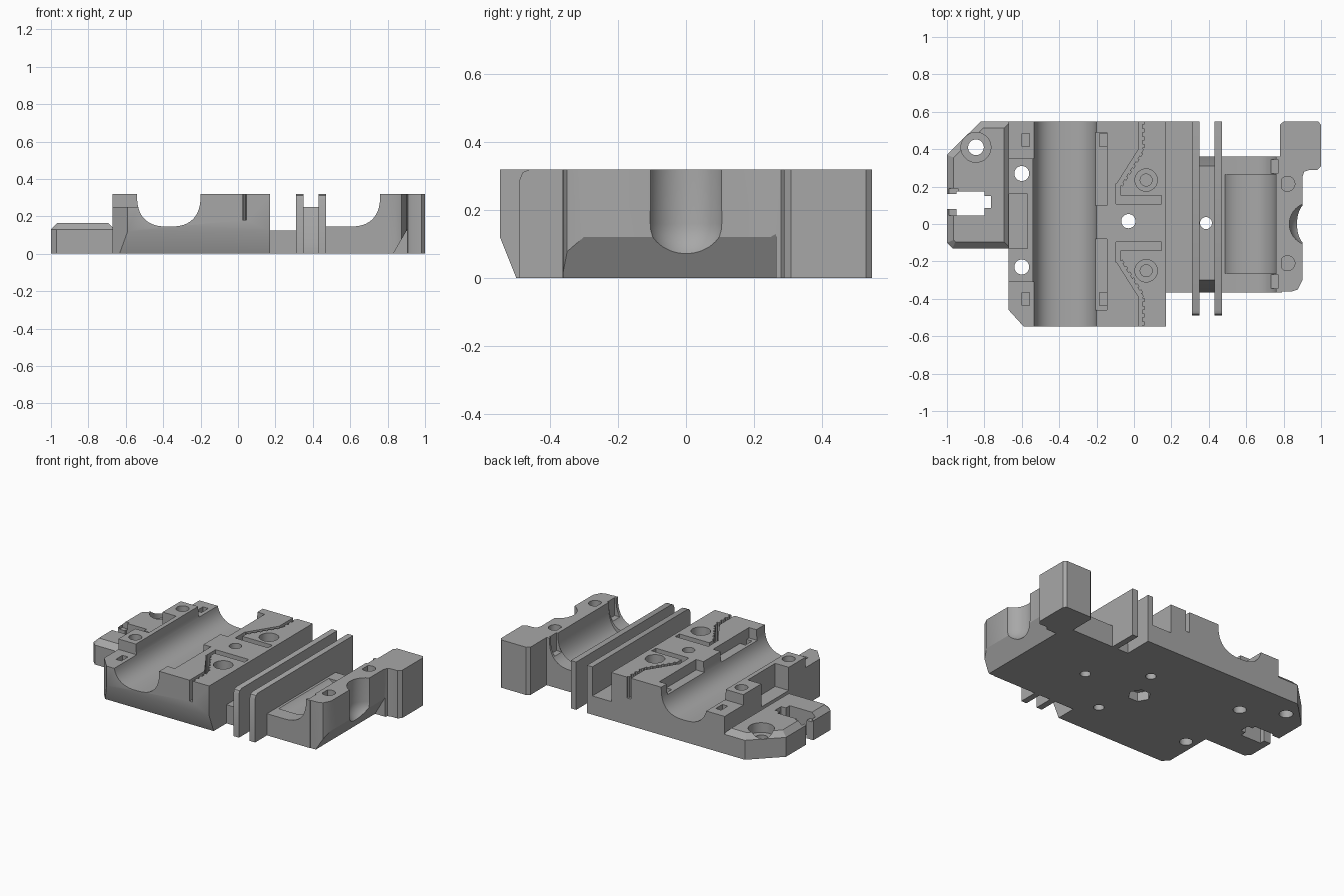
import bpy, bmesh, math
from mathutils import Vector, Matrix

if "Cube" in bpy.data.objects:
    bpy.data.objects.remove(bpy.data.objects["Cube"])

grey = bpy.data.materials.new("plain grey")
grey.use_nodes = True
color = (0.39, 0.39, 0.39, 1)
grey.diffuse_color = color
grey.node_tree.nodes["Principled BSDF"].inputs["Base Color"].default_value = color


def finish(name, bm):
    bmesh.ops.recalc_face_normals(bm, faces=bm.faces)
    mesh = bpy.data.meshes.new(name)
    bm.to_mesh(mesh)
    bm.free()
    mesh.materials.append(grey)
    obj = bpy.data.objects.new(name, mesh)
    bpy.context.collection.objects.link(obj)
    return obj


def prism(name, points, low, high, axis="z", top=0, top_steps=1, side=0):
    """Extrude an outline along an axis, with optional rounded corners and top rim."""
    place = {"z": lambda a, b, c: (a, b, c),
             "y": lambda a, b, c: (a, c, b),
             "x": lambda a, b, c: (c, a, b)}[axis]
    bm = bmesh.new()
    face = bm.faces.new([bm.verts.new(place(a, b, low)) for a, b in points])
    move = Vector(place(0, 0, high - low))
    ext = bmesh.ops.extrude_face_region(bm, geom=[face], use_keep_orig=True)
    bmesh.ops.translate(bm, vec=move, verts=[v for v in ext["geom"] if isinstance(v, bmesh.types.BMVert)])
    bmesh.ops.recalc_face_normals(bm, faces=bm.faces)
    if side:
        edges = [e for e in bm.edges if abs((e.verts[0].co - e.verts[1].co).normalized().dot(move.normalized())) > 0.99]
        bmesh.ops.bevel(bm, geom=edges, offset=side, segments=4, profile=0.5, affect="EDGES")
    if top:
        edges = [e for e in bm.edges if all(v.co.z > high - 0.001 for v in e.verts)]
        bmesh.ops.bevel(bm, geom=edges, offset=top, segments=top_steps, profile=0.5, affect="EDGES")
    return finish(name, bm)


def box(name, x0, x1, y0, y1, z0, z1, **kw):
    return prism(name, [(x0, y0), (x1, y0), (x1, y1), (x0, y1)], z0, z1, **kw)


def cut(obj, *cutters):
    """Subtract the cutters and remove them."""
    for c in cutters:
        mod = obj.modifiers.new("cut", "BOOLEAN")
        mod.operation, mod.solver, mod.object = "DIFFERENCE", "EXACT", c
        bpy.context.view_layer.update()
        deps = bpy.context.evaluated_depsgraph_get()
        mesh = bpy.data.meshes.new_from_object(obj.evaluated_get(deps))
        obj.modifiers.clear()
        obj.data = mesh
        bpy.data.objects.remove(c)


def disc(x, y, r, z0, z1, sides=32):
    pts = [(x + r * math.cos(2 * math.pi * i / sides), y + r * math.sin(2 * math.pi * i / sides))
           for i in range(sides)]
    return prism("hole_cutter", pts, z0, z1)


def slot(p, q, width, z0, z1):
    """Straight groove cutter between two plan points."""
    p, q = Vector(p), Vector(q)
    d = (q - p).normalized() * width / 2
    n = Vector((-d.y, d.x))
    return prism("slot_cutter", [p - d + n, p - d - n, q + d - n, q + d + n], z0, z1)


def trough(cx, y0, y1, depth=0.175, half=0.17):
    """Rounded bearing channel cutter running front to back."""
    pts, power = [], 2 / 2.6
    for i in range(33):
        a = math.pi * i / 32
        c, s = math.cos(a), math.sin(a)
        pts.append((cx + math.copysign(abs(c) ** power, c) * half, 0.32 - depth * abs(s) ** power))
    pts += [(cx - half, 0.5), (cx + half, 0.5)]
    return prism("trough_cutter", pts, y0, y1, axis="y")


# Mounting flange with a counterbored hole and a nut slot
flange = prism("mounting_flange", [(-1, -0.1), (-0.97, -0.13), (-0.66, -0.13), (-0.66, 0.548),
                                   (-0.82, 0.548), (-1, 0.37)], 0, 0.165, top=0.035)
cut(flange, disc(-0.845, 0.41, 0.042, -0.1, 0.5), disc(-0.845, 0.41, 0.08, 0.1, 0.5),
    box("c", -1.1, -0.92, 0.08, 0.16, -0.1, 0.5), box("c", -0.95, -0.8, 0.045, 0.175, -0.1, 0.5),
    box("c", -0.9, -0.765, 0.085, 0.15, -0.1, 0.5), box("c", -0.99, -0.94, 0.045, 0.19, 0.12, 0.5))

# Main carriage body with the long bearing channel
body = prism("carriage_body", [(-0.67, -0.46), (-0.59, -0.548), (0.17, -0.548), (0.17, 0.548),
                               (-0.67, 0.548)], 0, 0.32)
cut(body, trough(-0.37, -1, 1),
    prism("c", [(-0.5, -0.1), (-0.5, 0), (-0.548, 0.12), (-0.7, 0.12), (-0.7, -0.1)], -1, 1, axis="x"),
    box("c", -0.8, -0.5, 0.35, 1, 0.25, 0.5), box("c", -0.8, -0.5, -1, -0.31, 0.25, 0.5),
    box("c", -0.8, -0.57, -0.13, 0.16, 0.165, 0.5))
for y0, y1 in ((0.1, 0.49), (-0.46, -0.08)):
    cut(body, box("c", -0.25, -0.145, y0, y1, 0.25, 0.5))

# Tie slots, screw holes and nut pocket in the body
for x in (-0.58, -0.165):
    for y in (0.45, -0.4):
        cut(body, box("c", x - 0.02, x + 0.02, y - 0.035, y + 0.035, 0.08, 0.5))
for y in (0.27, -0.23):
    cut(body, disc(-0.6, y, 0.04, -0.1, 0.5))
for y in (0.235, -0.25):
    cut(body, disc(0.065, y, 0.06, 0.2, 0.5), disc(0.065, y, 0.032, 0.06, 0.25),
        disc(0.065, y, 0.032, -0.1, 0.04))
cut(body, disc(-0.03, 0.015, 0.038, -0.1, 0.5), disc(-0.03, 0.015, 0.07, -0.1, 0.06, sides=6))

# Toothed belt grooves, mirrored front to back
for s in (1, -1):
    def at(x, y):
        return Vector((x, 0.005 + s * y))
    bend, end, turn = at(0.035, 0.39), at(0.035, 0.6), at(-0.085, 0.2)
    cut(body, slot(end, bend, 0.02, 0.18, 0.5), slot(bend, turn, 0.022, 0.18, 0.5),
        slot(turn, at(-0.085, 0.135), 0.024, 0.18, 0.5),
        slot(at(-0.075, 0.125), at(0.125, 0.125), 0.045, 0.18, 0.5))
    for a, b, count in ((end, bend, 5), (bend, turn, 6)):
        d = (b - a).normalized()
        n = Vector((-d.y, d.x)) * s
        for i in range(count):
            p = a + (b - a) * (i + 0.5) / count
            cut(body, slot(p, p + n * 0.012, 0.016, 0.18, 0.5))

# Low tie strip beside the body
box("tie_strip", 0.165, 0.315, -0.365, 0.548, 0, 0.125)

# Pair of upright guide plates with rounded upper corners
for name, x in (("inner_guide_plate", 0.31), ("outer_guide_plate", 0.43)):
    prism(name, [(-0.49, 0), (0.548, 0), (0.548, 0.32), (-0.46, 0.32), (-0.481, 0.311), (-0.49, 0.29)],
          x, x + 0.04, axis="x")

# Web between the plates
web = prism("plate_web", [(-0.365, 0), (0.36, 0), (0.36, 0.06), (0.31, 0.25), (-0.3, 0.25), (-0.365, 0.06)],
            0.345, 0.435, axis="x")
cut(web, disc(0.385, 0.005, 0.032, -0.1, 0.5))

# Short bearing cradle
cradle = box("short_bearing_cradle", 0.465, 0.79, -0.365, 0.36, 0, 0.32)
cut(cradle, trough(0.59, -1, 1), box("c", 0.4, 0.59, -1, 1, 0.145, 0.5),
    trough(0.595, -0.265, 0.265, depth=0.205, half=0.165),
    box("c", 0.7, 0.77, 0.27, 0.345, 0.2, 0.5), box("c", 0.7, 0.77, -0.345, -0.27, 0.2, 0.5))

# End wall and corner block with the rounded relief
wall = prism("end_wall", [(0.77, -0.362), (0.84, -0.362), (0.875, -0.35), (0.9, -0.3), (0.9, 0.25),
                          (0.91, 0.28), (0.935, 0.288), (0.98, 0.288), (1, 0.31), (1, 0.53), (0.985, 0.548),
                          (0.8, 0.548), (0.78, 0.53), (0.78, 0.36), (0.77, 0.35)], 0, 0.32)
bm = bmesh.new()
bmesh.ops.create_uvsphere(bm, u_segments=40, v_segments=20, radius=0.115, matrix=Matrix.Translation((0.945, 0, 0.16)))
for v in bm.verts:
    if v.co.z > 0.161:
        v.co.z += 0.4
relief = finish("relief_cutter", bm)
cut(wall, prism("c", [(0.82, -0.02), (0.83, 0), (0.905, 0.13), (1.1, 0.13), (1.1, -0.02)], -1, 0.265, axis="y"),
    relief)
for y in (0.215, -0.21):
    cut(wall, disc(0.82, y, 0.04, 0.1, 0.5))

# Smooth the curved walls while keeping corners sharp
bpy.ops.object.select_all(action="DESELECT")
for obj in bpy.context.collection.objects:
    if obj.type == "MESH":
        obj.select_set(True)
        bpy.context.view_layer.objects.active = obj
bpy.ops.object.shade_smooth_by_angle(angle=math.radians(28))
